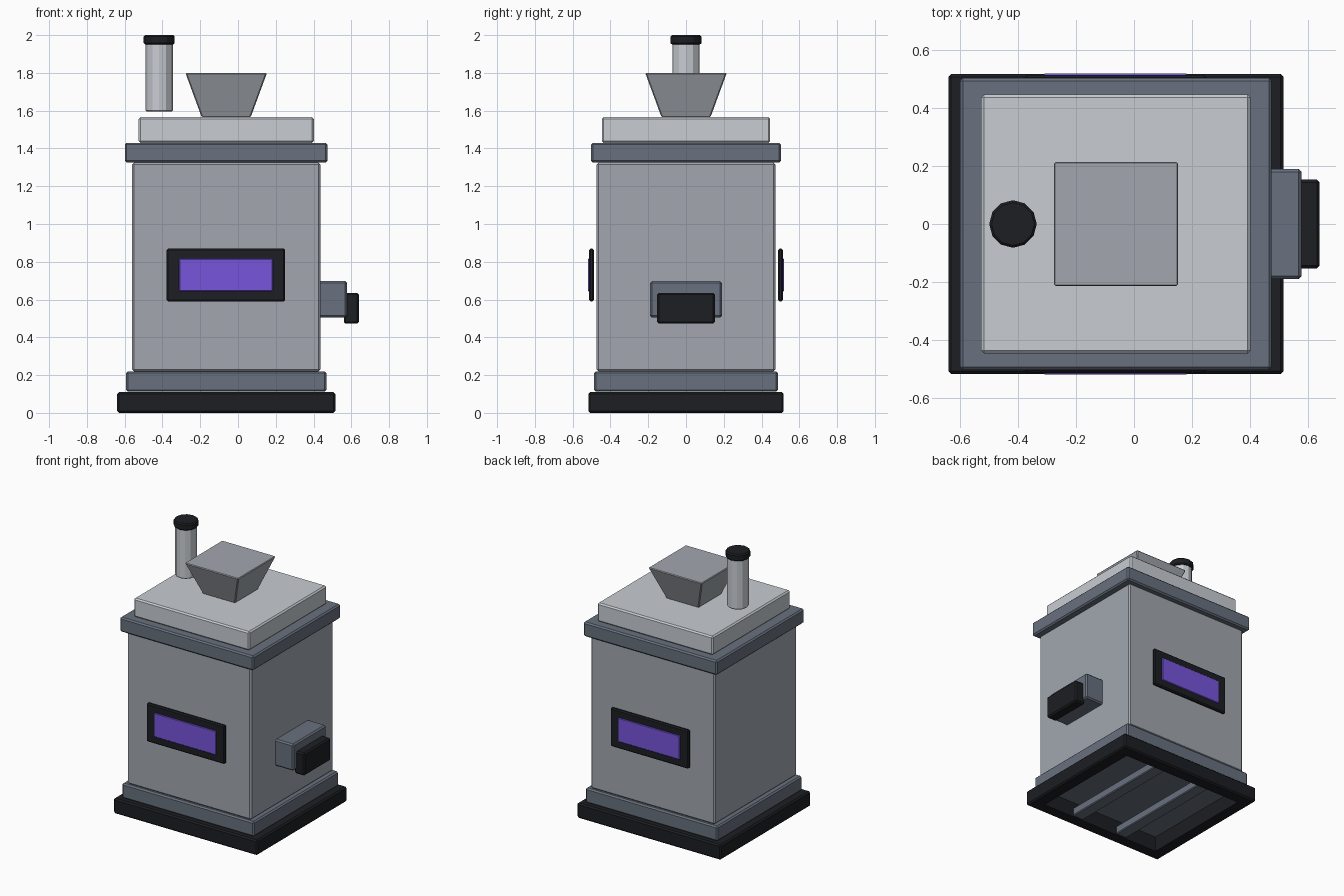
import bpy, bmesh, math

if "Cube" in bpy.data.objects:
    bpy.data.objects.remove(bpy.data.objects["Cube"])

CX = -0.0625  # centre line of the main housing


def material(name, color):
    m = bpy.data.materials.new(name)
    m.diffuse_color = (*color, 1)
    m.use_nodes = True
    m.node_tree.nodes["Principled BSDF"].inputs["Base Color"].default_value = m.diffuse_color
    return m


BLACK = material("black", (0.012, 0.013, 0.016))
SLATE = material("slate", (0.14, 0.165, 0.21))
STEEL = material("steel", (0.36, 0.39, 0.43))
PALE = material("pale", (0.58, 0.61, 0.65))
PURPLE = material("purple", (0.18, 0.09, 0.72))


def finish(name, bm, mat, bevel):
    if bevel:
        bmesh.ops.bevel(bm, geom=bm.edges[:], offset=bevel, segments=1,
                        affect='EDGES', clamp_overlap=True)
    bmesh.ops.recalc_face_normals(bm, faces=bm.faces[:])
    me = bpy.data.meshes.new(name)
    bm.to_mesh(me)
    bm.free()
    me.materials.append(mat)
    ob = bpy.data.objects.new(name, me)
    bpy.context.collection.objects.link(ob)
    return ob


def box(name, x, y, z, mat, bevel=0.01, flare=1.0):
    """Box from axis ranges; flare scales the top face."""
    bm = bmesh.new()
    bmesh.ops.create_cube(bm, size=1)
    for v in bm.verts:
        f = flare if v.co.z > 0 else 1
        v.co = [(a + b) / 2 + c * (b - a) * k
                for (a, b), c, k in zip((x, y, z), v.co, (f, f, 1))]
    return finish(name, bm, mat, bevel)


def cylinder(name, x, r, z0, z1, mat, bevel):
    bm = bmesh.new()
    bmesh.ops.create_cone(bm, cap_ends=True, segments=12, radius1=r,
                          radius2=r, depth=z1 - z0)
    bmesh.ops.translate(bm, verts=bm.verts, vec=(x, 0, (z0 + z1) / 2))
    if bevel:
        rims = [e for e in bm.edges if abs(e.verts[0].co.z - e.verts[1].co.z) < 1e-4]
        bmesh.ops.bevel(bm, geom=rims, offset=bevel, segments=1, affect='EDGES')
    return finish(name, bm, mat, 0)


# Base plinth, open underneath
base = box("base_plinth", (-0.64, 0.515), (-0.517, 0.517), (0, 0.11), BLACK)
cutter = box("base_cutter", (-0.55, 0.425), (-0.43, 0.43), (-0.1, 0.2), BLACK, 0)
cutter.hide_render = True
cutter.hide_viewport = True
mod = base.modifiers.new("hollow", 'BOOLEAN')
mod.operation = 'DIFFERENCE'
mod.solver = 'EXACT'
mod.object = cutter

# Runners under the base
for i, x in enumerate((CX - 0.19, CX + 0.19)):
    box(f"base_runner_{i + 1}", (x - 0.045, x + 0.045), (-0.44, 0.44),
        (0.01, 0.07), SLATE, 0.006)

# Stacked housing: half width, half depth, bottom, top
for name, hx, hy, z0, z1, mat in (
        ("lower_trim", 0.53, 0.487, 0.112, 0.22, SLATE),
        ("body", 0.498, 0.473, 0.22, 1.325, STEEL),
        ("upper_trim", 0.537, 0.503, 1.325, 1.43, SLATE),
        ("lid", 0.464, 0.446, 1.43, 1.566, PALE)):
    box(name, (CX - hx, CX + hx), (-hy, hy), (z0, z1), mat)

# Flared hopper
box("hopper", (CX - 0.13, CX + 0.13), (-0.13, 0.13), (1.566, 1.8), STEEL,
    0.006, 0.216 / 0.13)

# Chimney
cylinder("chimney_pipe", -0.417, 0.072, 1.595, 1.955, PALE, 0.006)
cylinder("chimney_cap", -0.417, 0.082, 1.95, 2.0, BLACK, 0.008)

# Display windows front and back
for s, side in ((-1, "front"), (1, "back")):
    box(side + "_window_frame", (-0.378, 0.25), sorted((s * 0.487, s * 0.513)),
        (0.59, 0.87), BLACK, 0.008)
    box(side + "_window", (-0.312, 0.184), sorted((s * 0.5, s * 0.518)),
        (0.643, 0.817), PURPLE, 0.004)

# Side outlet
box("outlet_housing", (0.425, 0.577), (-0.19, 0.19), (0.505, 0.698), SLATE)
box("outlet_flap", (0.56, 0.64), (-0.153, 0.153), (0.472, 0.636), BLACK)
